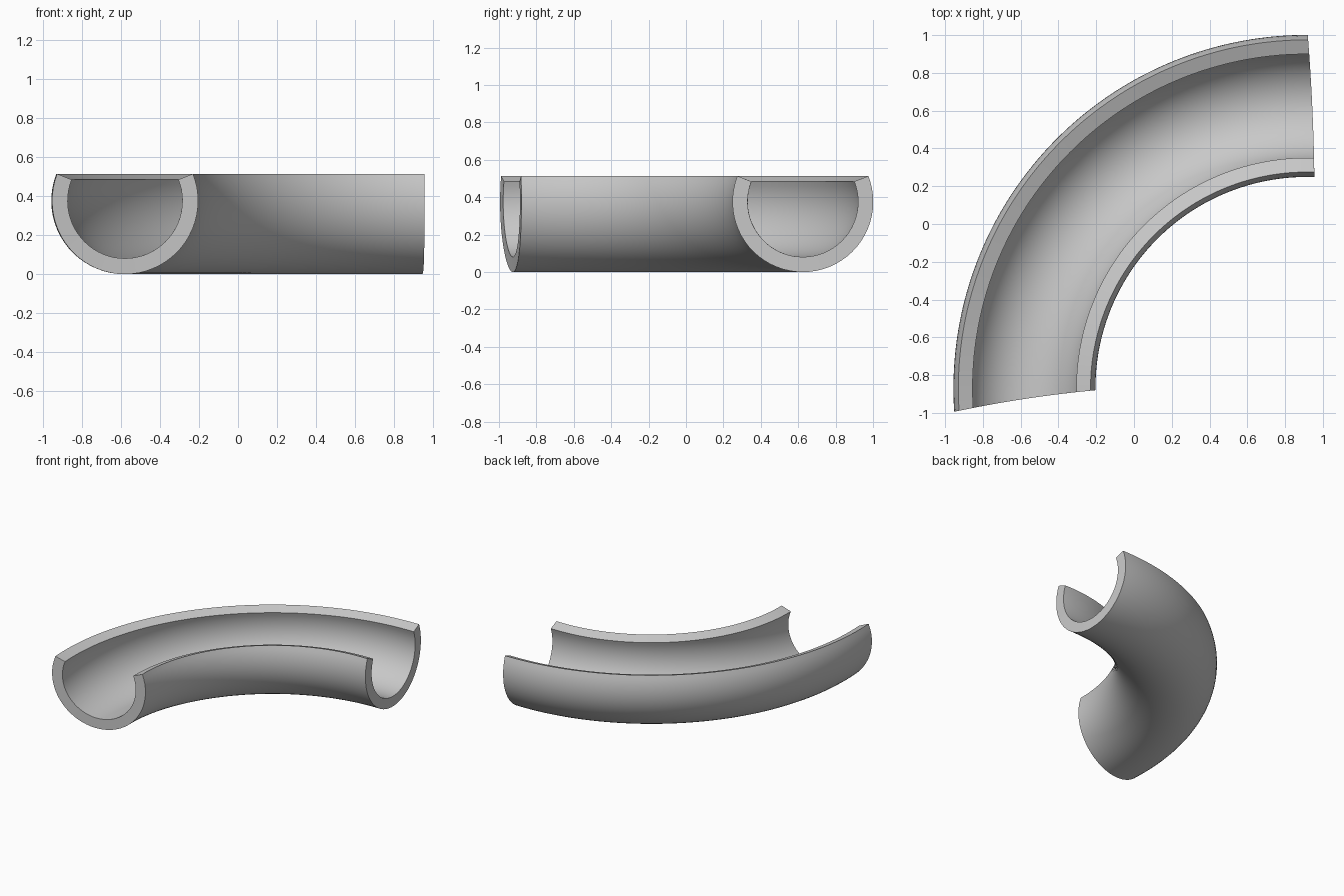
import bpy, bmesh, math

if "Cube" in bpy.data.objects:
    bpy.data.objects.remove(bpy.data.objects["Cube"])

CX, CY = 0.915, -0.87            # centre of the bend
BEND, R_OUT, R_IN = 1.495, 0.376, 0.295
OPEN = math.radians(21.5)        # rim height above the tube centre
STEPS, ARC = 72, 40

grey = bpy.data.materials.new("plain grey")
grey.diffuse_color = (0.58, 0.58, 0.58, 1)
grey.use_nodes = True
grey.node_tree.nodes["Principled BSDF"].inputs["Base Color"].default_value = grey.diffuse_color

# C-shaped profile: outer arc, then inner arc back
def arc(radius):
    a0, a1 = math.pi - OPEN, 2 * math.pi + OPEN
    return [(radius * math.cos(a0 + (a1 - a0) * i / ARC),
             radius * math.sin(a0 + (a1 - a0) * i / ARC)) for i in range(ARC + 1)]

profile = arc(R_OUT) + arc(R_IN)[::-1]

# Sweep round the bend; both ends are cut slightly askew
bm = bmesh.new()
rings = []
for s in range(STEPS + 1):
    t = s / STEPS
    ring = []
    for u, w in profile:
        k = (u + R_OUT) / (2 * R_OUT)
        start, end = 180.5 + 3.3 * k, 87.95 + 1.9 * k
        a = math.radians(start + (end - start) * t)
        rho = BEND + u
        ring.append(bm.verts.new((CX + rho * math.cos(a), CY + rho * math.sin(a), w + R_OUT)))
    rings.append(ring)
n = len(profile)
for r0, r1 in zip(rings, rings[1:]):
    for i in range(n):
        j = (i + 1) % n
        bm.faces.new((r0[i], r0[j], r1[j], r1[i]))

# End caps as quad strips between the two arcs
for ring in (rings[0], rings[-1]):
    for i in range(ARC):
        bm.faces.new((ring[i], ring[i + 1], ring[n - 2 - i], ring[n - 1 - i]))
bmesh.ops.recalc_face_normals(bm, faces=bm.faces)

mesh = bpy.data.meshes.new("curved_trough")
bm.to_mesh(mesh)
bm.free()
mesh.materials.append(grey)
trough = bpy.data.objects.new("curved_trough", mesh)
bpy.context.collection.objects.link(trough)
bpy.context.view_layer.objects.active = trough
trough.select_set(True)
bpy.ops.object.shade_smooth_by_angle(angle=math.radians(30))
